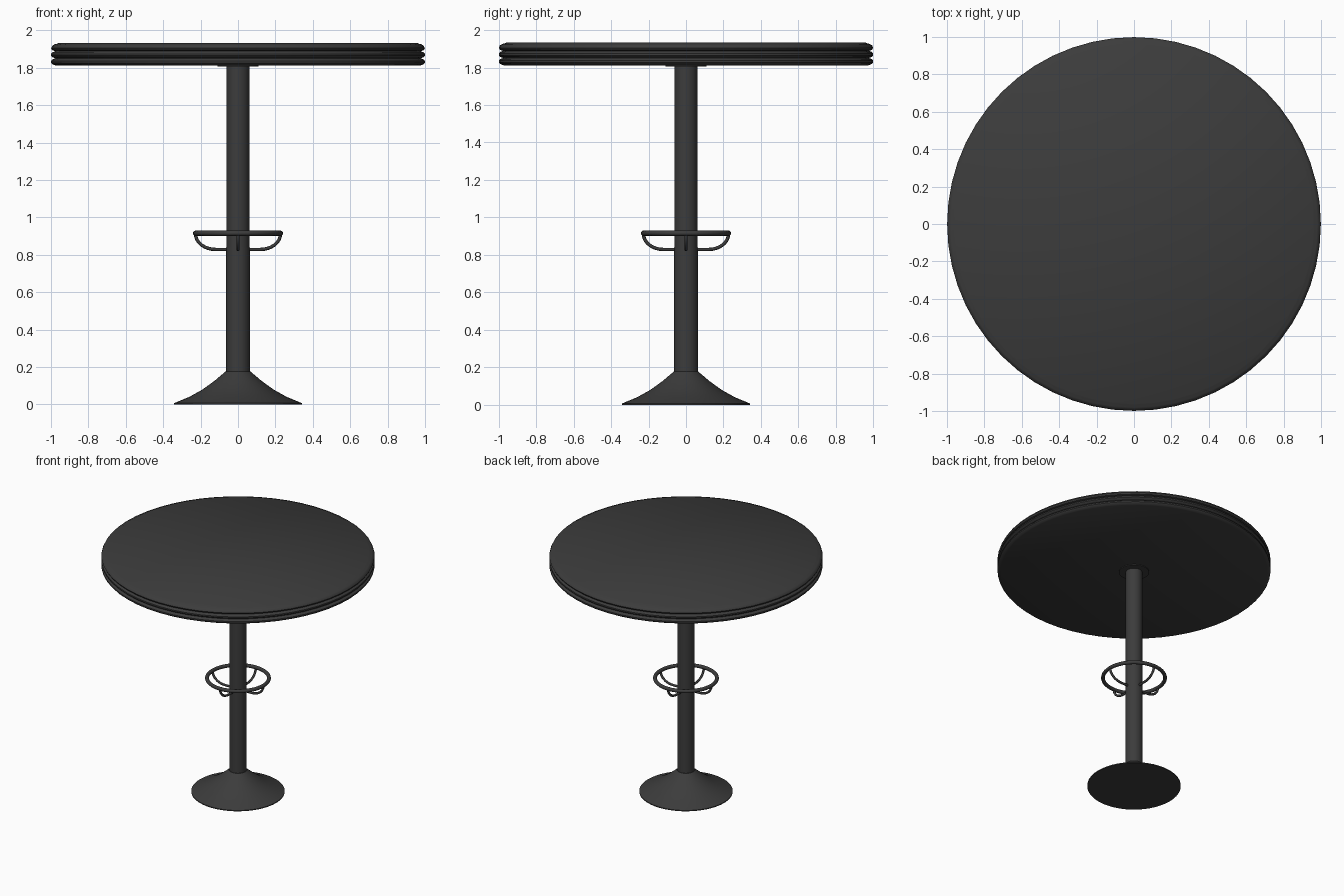
import bpy, bmesh, math
from mathutils import Vector

if "Cube" in bpy.data.objects:
    bpy.data.objects.remove(bpy.data.objects["Cube"])

dark = bpy.data.materials.new("dark_grey")
dark.diffuse_color = (0.045, 0.045, 0.045, 1)
dark.use_nodes = True
dark.node_tree.nodes["Principled BSDF"].inputs["Base Color"].default_value = dark.diffuse_color


def finish(name, bm, angle=35):
    bmesh.ops.remove_doubles(bm, verts=bm.verts, dist=1e-5)
    bmesh.ops.recalc_face_normals(bm, faces=bm.faces)
    mesh = bpy.data.meshes.new(name)
    bm.to_mesh(mesh)
    bm.free()
    mesh.materials.append(dark)
    ob = bpy.data.objects.new(name, mesh)
    bpy.context.collection.objects.link(ob)
    bpy.ops.object.select_all(action='DESELECT')
    ob.select_set(True)
    bpy.context.view_layer.objects.active = ob
    bpy.ops.object.shade_smooth_by_angle(angle=math.radians(angle))
    return ob


def lathe(name, profile, steps=48, closed=False):
    """Spin an (r, z) profile round the z axis."""
    bm = bmesh.new()
    vs = [bm.verts.new((r, 0, z)) for r, z in profile]
    es = [bm.edges.new(p) for p in zip(vs, vs[1:])]
    if closed:
        es.append(bm.edges.new((vs[-1], vs[0])))
    bmesh.ops.spin(bm, geom=vs + es, cent=(0, 0, 0), axis=(0, 0, 1),
                   angle=math.tau, steps=steps)
    return finish(name, bm)


# Round top with three rounded ribs on its rim
top = [(0, 1.812), (0.975, 1.812)]
for z in (1.832, 1.87):
    top += [(0.975 + 0.025 * math.cos(a), z + 0.018 * math.sin(a))
            for a in (math.radians(d) for d in range(-80, 81, 32))]
top += [(0.978, 1.889), (0.993, 1.894), (0.999, 1.905), (0.993, 1.918),
        (0.98, 1.926), (0.966, 1.929), (0.96, 1.933), (0, 1.933)]
lathe("table_top", top, 56)

# Mounting plate, column and flared foot
lathe("mounting_plate", [(0, 1.806), (0.11, 1.806), (0.11, 1.814), (0, 1.814)], 32)
lathe("column_lower", [(0, 0.16), (0.063, 0.16), (0.063, 0.84), (0, 0.84)], 32)
lathe("column_upper", [(0, 0.84), (0.061, 0.84), (0.061, 1.81), (0, 1.81)], 32)
lathe("base", [(0, 0), (0.342, 0), (0.342, 0.007), (0.26, 0.041), (0.19, 0.08),
               (0.125, 0.127), (0.066, 0.177), (0, 0.177)])

# Foot ring
ring = [(0.227 + 0.014 * math.cos(a), 0.916 + 0.014 * math.sin(a))
        for a in (math.tau * i / 12 for i in range(12))]
lathe("foot_ring", ring, 48, closed=True)

# Four curved struts from the column to the ring
for i in range(4):
    turn = math.pi / 2 * i
    curve = bpy.data.curves.new(f"ring_strut_{i + 1}", 'CURVE')
    curve.dimensions = '3D'
    curve.bevel_depth = 0.009
    curve.bevel_resolution = 2
    curve.use_fill_caps = True
    pts = [(0.05, 0.829)] + [
        (0.12 + 0.107 * math.sin(t), 0.912 - 0.083 * math.cos(t))
        for t in (math.pi / 2 * k / 8 for k in range(9))]
    sp = curve.splines.new('POLY')
    sp.points.add(len(pts) - 1)
    for p, (r, z) in zip(sp.points, pts):
        p.co = (r * math.cos(turn), r * math.sin(turn), z, 1)
    curve.materials.append(dark)
    ob = bpy.data.objects.new(f"ring_strut_{i + 1}", curve)
    bpy.context.collection.objects.link(ob)
